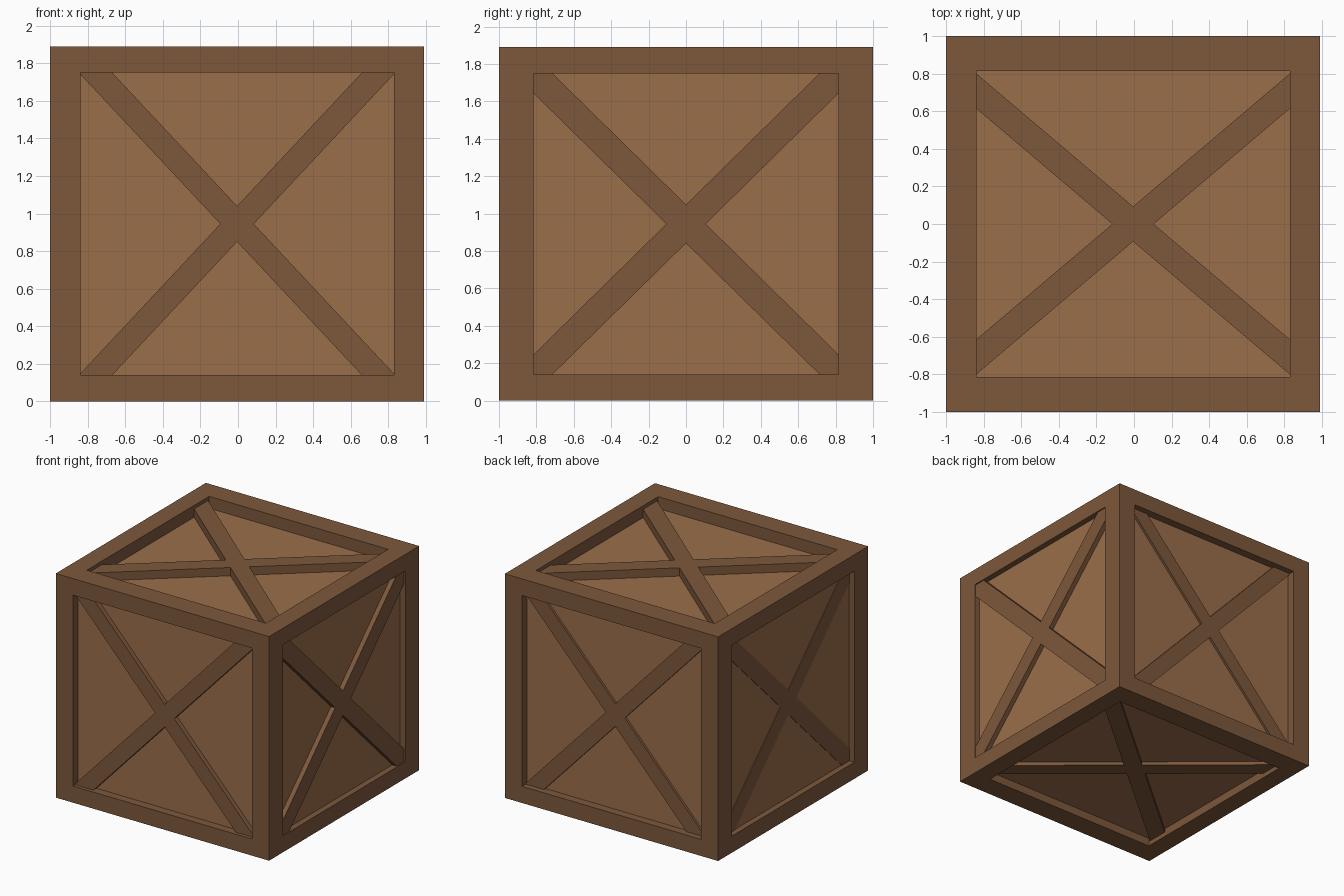
import bpy, math
from mathutils import Vector, Matrix

if "Cube" in bpy.data.objects:
    bpy.data.objects.remove(bpy.data.objects["Cube"])


def material(name, rgb):
    m = bpy.data.materials.new(name)
    m.diffuse_color = (*rgb, 1)
    m.use_nodes = True
    m.node_tree.nodes["Principled BSDF"].inputs["Base Color"].default_value = m.diffuse_color
    return m


FRAME = material("dark_wood", (0.205, 0.098, 0.045))
PANEL = material("light_wood", (0.328, 0.156, 0.07))


def box(name, lo, hi, mat):
    lo, hi = Vector(lo), Vector(hi)
    bpy.ops.mesh.primitive_cube_add(size=1)
    o = bpy.context.object
    o.name = name
    o.data.transform(Matrix.Translation((lo + hi) / 2) @ Matrix.Diagonal((*(hi - lo), 1)))
    o.data.materials.append(mat)
    return o


# Overall limits and beam widths along each axis
X0, X1, Y, H = -1.0, 0.99, 1.0, 1.89
BX, BY, BZ = 0.16, 0.185, 0.14
CX, CZ = (X0 + X1) / 2, H / 2
xs = ((X0, X0 + BX), (X1 - BX, X1))
ys = ((-Y, -Y + BY), (Y - BY, Y))
zs = ((0, BZ), (H - BZ, H))

# Inner body whose faces are the recessed panels
box("panels", (X0 + 0.05, -Y + 0.07, 0.07), (X1 - 0.05, Y - 0.07, H - 0.1), PANEL)

# Twelve frame beams: corner posts, then rails fitted between them
for x in xs:
    for y in ys:
        box("corner_post", (x[0], y[0], 0), (x[1], y[1], H), FRAME)
    for z in zs:
        box("side_rail", (x[0], ys[0][1], z[0]), (x[1], ys[1][0], z[1]), FRAME)
for y in ys:
    for z in zs:
        box("long_rail", (xs[0][1], y[0], z[0]), (xs[1][0], y[1], z[1]), FRAME)


def brace_pair(name, axis, outer, inner, half_len, width, angle):
    """Crossed planks on one face, occupying outer..inner along the axis."""
    u, v = ((1, 2), (0, 2), (0, 1))[axis]
    centre = Vector((CX, 0, CZ))
    centre[axis] = (outer + inner) / 2
    for s in (1, -1):
        half = [0, 0, 0]
        half[axis], half[u], half[v] = abs(outer - inner) / 2, half_len, width / 2
        o = box(name, [-h for h in half], half, FRAME)
        turn = -s * angle if axis == 1 else s * angle
        o.data.transform(Matrix.Rotation(math.radians(turn), 4, "XYZ"[axis]))
        o.data.transform(Matrix.Translation(centre))


# Crossed braces on all six faces
brace_pair("front_brace", 1, -Y + 0.03, -Y + 0.09, 1.22, 0.13, 46.9)
brace_pair("back_brace", 1, Y - 0.05, Y - 0.09, 1.22, 0.13, 46.9)
brace_pair("right_brace", 0, X1 - 0.01, X1 - 0.07, 1.22, 0.147, 44.5)
brace_pair("left_brace", 0, X0 + 0.045, X0 + 0.07, 1.22, 0.147, 44.5)
brace_pair("top_brace", 2, H - 0.03, H - 0.12, 1.18, 0.142, 40.3)
brace_pair("bottom_brace", 2, 0.04, 0.09, 1.18, 0.142, 40.3)
